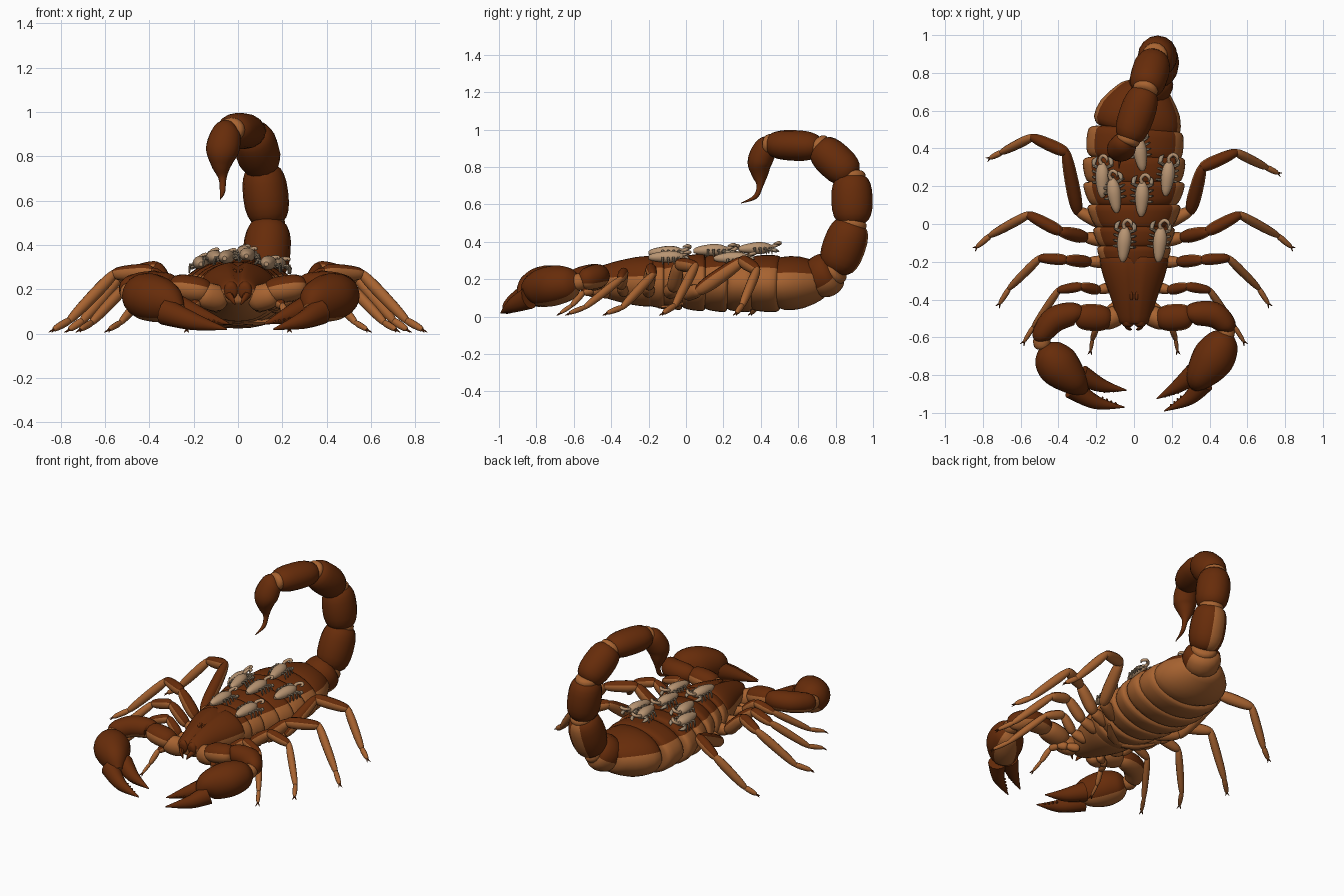
import bpy
import bmesh
from math import sin, cos, pi, radians
from mathutils import Vector

default_cube = bpy.data.objects.get("Cube")
if default_cube:
    bpy.data.objects.remove(default_cube, do_unlink=True)


def make_material(name, red, green, blue):
    material = bpy.data.materials.new(name)
    material.use_nodes = True
    colour = (red, green, blue, 1)
    material.diffuse_color = colour
    shader = material.node_tree.nodes["Principled BSDF"]
    shader.inputs["Base Color"].default_value = colour
    shader.inputs["Roughness"].default_value = 0.6
    return material


LIGHT = make_material("tan brown", 0.39, 0.125, 0.03)
DARK = make_material("dark brown", 0.135, 0.025, 0.003)
PALE = make_material("pale beige", 0.48, 0.30, 0.17)
GREY = make_material("grey beige", 0.35, 0.26, 0.17)

ALL, NONE = -2, 2  # thresholds for how far the dark colour wraps round a part


def smooth_path(stations, steps):
    """Catmull-Rom interpolation of (x, y, z, width, height) stations."""
    rows = [Vector(s) for s in stations]
    rows = [rows[0]] + rows + [rows[-1]]
    result = []
    for a, b, c, d in zip(rows, rows[1:], rows[2:], rows[3:]):
        for k in range(steps):
            t = k / steps
            result.append(0.5 * (2 * b + (c - a) * t + (2 * a - 5 * b + 4 * c - d) * t ** 2
                                 + (3 * b - a - 3 * c + d) * t ** 3))
    return result + [rows[-1]]


def loft(name, stations, dark=NONE, steps=4, sides=16, side_axis=None, base=LIGHT):
    """Skin elliptical rings along a path; faces above `dark` take the dark colour."""
    rows = smooth_path(stations, steps)
    centres = [Vector(r[:3]) for r in rows]
    bm = bmesh.new()
    rings = []
    for i, row in enumerate(rows):
        tangent = (centres[min(i + 1, len(rows) - 1)] - centres[max(i - 1, 0)]).normalized()
        if side_axis:
            side = Vector(side_axis)
            side = (side - side.dot(tangent) * tangent).normalized()
        else:
            side = tangent.cross(Vector((0, 0, 1))).normalized()
        up = side.cross(tangent)
        w, h = max(row[3], 0.001), max(row[4], 0.001)
        angles = [2 * pi * k / sides for k in range(sides)]
        rings.append([bm.verts.new(centres[i] + side * w * cos(a) + up * h * sin(a)) for a in angles])
    for lower, upper in zip(rings, rings[1:]):
        for k in range(sides):
            n = (k + 1) % sides
            face = bm.faces.new((lower[k], lower[n], upper[n], upper[k]))
            face.material_index = int(sin(2 * pi * (k + 0.5) / sides) > dark)
    for ring in (rings[0], rings[-1]):
        bm.faces.new(ring).material_index = int(dark == ALL)
    bmesh.ops.recalc_face_normals(bm, faces=bm.faces[:])
    mesh = bpy.data.meshes.new(name)
    bm.to_mesh(mesh)
    bm.free()
    mesh.materials.append(base)
    mesh.materials.append(DARK)
    mesh.shade_smooth()
    mesh.set_sharp_from_angle(angle=radians(50))
    obj = bpy.data.objects.new(name, mesh)
    bpy.context.collection.objects.link(obj)
    return obj


BARREL = [(-0.04, 0.5), (0.06, 0.8), (0.3, 1), (0.7, 1), (0.94, 0.82), (1.04, 0.5)]


def barrel(name, start, end, w, h, dark=NONE, taper=1, **options):
    """A limb or tail segment, pinched at both ends."""
    a, b = Vector(start), Vector(end)
    stations = []
    for t, s in BARREL:
        s *= 1 + (taper - 1) * t
        stations.append((*a.lerp(b, t), w * s, h * s))
    return loft(name, stations, dark, steps=2, **options)


# Abdomen: overlapping rings between (y, x centre, half width, bottom, top)
BODY = [(-0.22, 0, 0.17, 0.06, 0.31), (-0.12, 0, 0.19, 0.05, 0.32), (-0.02, 0, 0.21, 0.04, 0.325),
        (0.1, 0, 0.24, 0.035, 0.33), (0.22, 0, 0.26, 0.03, 0.33), (0.35, 0, 0.26, 0.03, 0.33),
        (0.5, 0.01, 0.24, 0.03, 0.32), (0.73, 0.06, 0.12, 0.1, 0.28)]
OVERLAP = [(-0.06, 0.86), (0.1, 0.97), (0.5, 1.03), (0.9, 1.04), (1.02, 0.95), (1.06, 0.8)]
for first, second in zip(BODY, BODY[1:]):
    a, b = Vector(first), Vector(second)
    last = second is BODY[-1]
    stations = []
    for t, s in OVERLAP:
        y, x, w, low, high = a.lerp(b, t)
        if last:
            s *= 1 + 0.6 * t * (1 - t)
        stations.append((x, y, (low + high) / 2, w * s, (high - low) / 2 * s))
    loft("abdomen_segment", stations, 0.3 if last else 0.5, steps=2, sides=32)

# Head shield with a groove along its middle
shield = loft("head_shield", [(0, -0.53, 0.19, 0.06, 0.04), (0, -0.51, 0.19, 0.085, 0.06),
                              (0, -0.4, 0.19, 0.12, 0.1), (0, -0.27, 0.19, 0.165, 0.13),
                              (0, -0.19, 0.19, 0.18, 0.135), (0, -0.17, 0.19, 0.16, 0.12)], 0.2, sides=32)
for vertex in shield.data.vertices:
    if abs(vertex.co.x) < 0.012 and vertex.co.z > 0.2:
        vertex.co.z -= 0.02

for side in (1, -1):
    # Eyes and jaws
    barrel("eye", (side * 0.014, -0.4, 0.28), (side * 0.016, -0.36, 0.285), 0.009, 0.01, ALL)
    barrel("jaw", (side * 0.035, -0.47, 0.2), (side * 0.03, -0.54, 0.19), 0.034, 0.045, ALL)
    loft("jaw_tip", [(side * 0.045, -0.52, 0.18, 0.018, 0.02), (side * 0.03, -0.55, 0.16, 0.012, 0.015),
                     (side * 0.012, -0.56, 0.13, 0.002, 0.002)], ALL, sides=8)
    # Comb organs under the body
    loft("comb", [(side * 0.02, -0.14, 0.055, 0.02, 0.012), (side * 0.1, -0.09, 0.05, 0.025, 0.012),
                  (side * 0.18, -0.02, 0.07, 0.01, 0.008)], sides=8)

# Walking legs: joints from hip to foot, mirrored
LEGS = [
    [(0.16, 0.0, 0.12), (0.3, 0.07, 0.14), (0.36, 0.3, 0.3), (0.54, 0.38, 0.25), (0.7, 0.3, 0.06), (0.76, 0.27, 0.02)],
    [(0.14, -0.09, 0.13), (0.26, -0.07, 0.15), (0.39, -0.04, 0.28), (0.56, 0.05, 0.27), (0.76, -0.06, 0.06), (0.83, -0.12, 0.02)],
    [(0.13, -0.2, 0.13), (0.24, -0.2, 0.16), (0.36, -0.19, 0.26), (0.5, -0.18, 0.22), (0.66, -0.34, 0.05), (0.71, -0.42, 0.02)],
    [(0.1, -0.33, 0.13), (0.19, -0.35, 0.16), (0.28, -0.33, 0.24), (0.4, -0.35, 0.2), (0.53, -0.54, 0.05), (0.58, -0.62, 0.02)],
    [(0.08, -0.42, 0.12), (0.14, -0.46, 0.13), (0.18, -0.5, 0.14), (0.2, -0.55, 0.13), (0.22, -0.61, 0.06), (0.23, -0.67, 0.02)],
]
LEG_PARTS = [("leg_hip", 0.044, NONE), ("leg_thigh", 0.044, 0.55), ("leg_knee", 0.04, 0.3),
             ("leg_shin", 0.03, NONE), ("leg_foot", 0.019, NONE)]
for number, joints in enumerate(LEGS):
    size = (1, 1, 0.9, 0.8, 0.65)[number]
    for side in (1, -1):
        shift = 0.08 if side < 0 and number == 0 else 0
        points = [Vector((side * x, y + (shift if i > 1 else 0), z)) for i, (x, y, z) in enumerate(joints)]
        for (name, r, dark), a, b in zip(LEG_PARTS, points, points[1:]):
            barrel(name, a, b, r * size * 0.9, r * size, dark, taper=0.8, sides=12)
        out = (points[-1] - points[-2]).normalized()
        for spread in (-0.5, 0.5):
            tip = points[-1] + (out + Vector((-out.y, out.x, 0)) * spread) * 0.025
            tip.z = 0.006
            barrel("foot_claw", points[-1], tip, 0.006, 0.006, ALL, taper=0.3, sides=6)


def finger(name, path):
    """A curved, tapering pincer finger."""
    stations = [(*p, r, r * 1.1) for p, r in zip(path, (0.056, 0.036, 0.003))]
    loft(name, stations, ALL, steps=6, sides=12)


def pincer(wrist, middle, knuckle, fixed, moving):
    hand = [(wrist, 0.035, 0.04), (Vector(wrist).lerp(Vector(middle), 0.3), 0.085, 0.085),
            (middle, 0.112, 0.108), (knuckle, 0.08, 0.09),
            (Vector(knuckle).lerp(Vector(fixed[1]), 0.45), 0.03, 0.035)]
    loft("pincer_hand", [(*p, w, h) for p, w, h in hand], -0.75, steps=5, sides=20)
    finger("fixed_finger", fixed)
    finger("moving_finger", moving)
    # Small teeth on the biting edges
    for own, other in ((fixed, moving), (moving, fixed)):
        for k in range(1, 5):
            root = Vector(own[1]).lerp(Vector(own[2]), k / 6)
            facing = (Vector(other[1]).lerp(Vector(other[2]), k / 6) - root).normalized()
            reach = 0.036 * (1 - k / 6) + 0.006
            barrel("pincer_tooth", root, root + facing * reach, 0.013, 0.013, ALL, taper=0.4, sides=6)


pincer((0.5, -0.58, 0.18), (0.42, -0.71, 0.165), (0.35, -0.81, 0.14),
       [(0.37, -0.84, 0.1), (0.29, -0.925, 0.06), (0.16, -0.99, 0.02)],
       [(0.32, -0.79, 0.12), (0.23, -0.86, 0.085), (0.12, -0.925, 0.045)])
pincer((-0.48, -0.65, 0.18), (-0.4, -0.75, 0.165), (-0.32, -0.83, 0.14),
       [(-0.33, -0.87, 0.1), (-0.2, -0.945, 0.055), (-0.05, -0.97, 0.02)],
       [(-0.28, -0.8, 0.12), (-0.17, -0.855, 0.08), (-0.04, -0.88, 0.045)])

# Pincer arms; the right one sits a little further forward
for side, drop in ((1, 0), (-1, 0.05)):
    barrel("arm_base", (side * 0.06, -0.47, 0.15), (side * 0.17, -0.52, 0.18), 0.055, 0.06)
    barrel("arm_upper", (side * 0.13, -0.5, 0.19), (side * 0.3, -0.49, 0.215), 0.07, 0.06, 0.2)
    loft("arm_fore", [(side * 0.28, -0.49, 0.21, 0.035, 0.04), (side * 0.32, -0.475, 0.215, 0.06, 0.06),
                      (side * 0.42, -0.48 - drop / 2, 0.215, 0.068, 0.065),
                      (side * 0.485, -0.53 - drop, 0.2, 0.055, 0.06),
                      (side * 0.495, -0.56 - drop, 0.19, 0.035, 0.04)], -0.45)
    barrel("arm_wrist", (side * 0.49, -0.54 - drop, 0.19), (side * 0.485, -0.61 - drop, 0.18), 0.045, 0.045)

# Tail segments arching over the back, with light joints between them
TAIL = [(0.06, 0.68, 0.19), (0.12, 0.8, 0.25), (0.14, 0.89, 0.5), (0.11, 0.885, 0.75),
        (0.06, 0.71, 0.91), (-0.03, 0.45, 0.92)]
TAIL_SIZE = [(0.115, 0.115, -0.3), (0.105, 0.112, -0.85), (0.1, 0.108, ALL), (0.098, 0.098, ALL), (0.092, 0.08, ALL)]
for a, b, (w, h, dark) in zip(TAIL, TAIL[1:], TAIL_SIZE):
    barrel("tail_segment", a, b, w, h, dark, side_axis=(1, 0, 0), sides=16)
    ahead = (Vector(b) - Vector(a)).normalized() * 0.03
    barrel("tail_joint", Vector(b) - ahead, Vector(b) + ahead, w * 0.68, h * 0.68, side_axis=(1, 0, 0))

# Venom bulb and stinger
loft("tail_stinger", [(-0.03, 0.45, 0.94, 0.03, 0.03), (-0.05, 0.43, 0.91, 0.065, 0.06),
                      (-0.07, 0.395, 0.83, 0.075, 0.066), (-0.075, 0.395, 0.76, 0.046, 0.045),
                      (-0.07, 0.395, 0.7, 0.018, 0.018), (-0.07, 0.37, 0.64, 0.012, 0.012),
                      (-0.08, 0.295, 0.607, 0.002, 0.002)], ALL, steps=5, side_axis=(1, 0, 0))

# One baby at the origin, then copies riding on the back
baby = [loft("baby_body", [(0, -0.1, 0.03, 0.01, 0.01), (0, -0.07, 0.033, 0.025, 0.022),
                           (0, 0, 0.036, 0.037, 0.032), (0, 0.05, 0.037, 0.032, 0.027),
                           (0, 0.085, 0.036, 0.012, 0.012)], base=PALE, sides=12),
        loft("baby_tail", [(0, 0.07, 0.04, 0.012, 0.012), (-0.01, 0.1, 0.05, 0.01, 0.01),
                           (0.01, 0.122, 0.062, 0.01, 0.01), (0.032, 0.108, 0.066, 0.009, 0.009),
                           (0.03, 0.085, 0.06, 0.003, 0.003)], base=PALE, sides=8)]
for side in (1, -1):
    for k in range(4):
        y = -0.02 + 0.025 * k
        baby.append(loft("baby_leg", [(side * 0.02, y, 0.025, 0.007, 0.007),
                                      (side * 0.047, y + 0.004 * k, 0.04, 0.007, 0.007),
                                      (side * 0.06, y + 0.006 * k, 0.004, 0.003, 0.003)],
                         base=GREY, steps=2, sides=6))
    baby.append(loft("baby_pincer", [(side * 0.015, 0.06, 0.028, 0.006, 0.006),
                                     (side * 0.045, 0.07, 0.03, 0.009, 0.009),
                                     (side * 0.045, 0.095, 0.025, 0.012, 0.01),
                                     (side * 0.03, 0.115, 0.02, 0.002, 0.002)], base=GREY, steps=3, sides=8))
SPOTS = [(-0.16, 0.24, 0.285), (-0.1, 0.16, 0.31), (0.17, 0.25, 0.28), (0.04, 0.14, 0.32),
         (0.03, 0.38, 0.33), (-0.05, -0.1, 0.31), (0.13, -0.1, 0.285)]
for number, spot in enumerate(SPOTS):
    for part in baby:
        rider = part if number == 0 else part.copy()
        if number:
            bpy.context.collection.objects.link(rider)
        rider.location = spot
        rider.rotation_euler = (0, spot[0] * 1.5, 0.15 * sin(number * 2))
